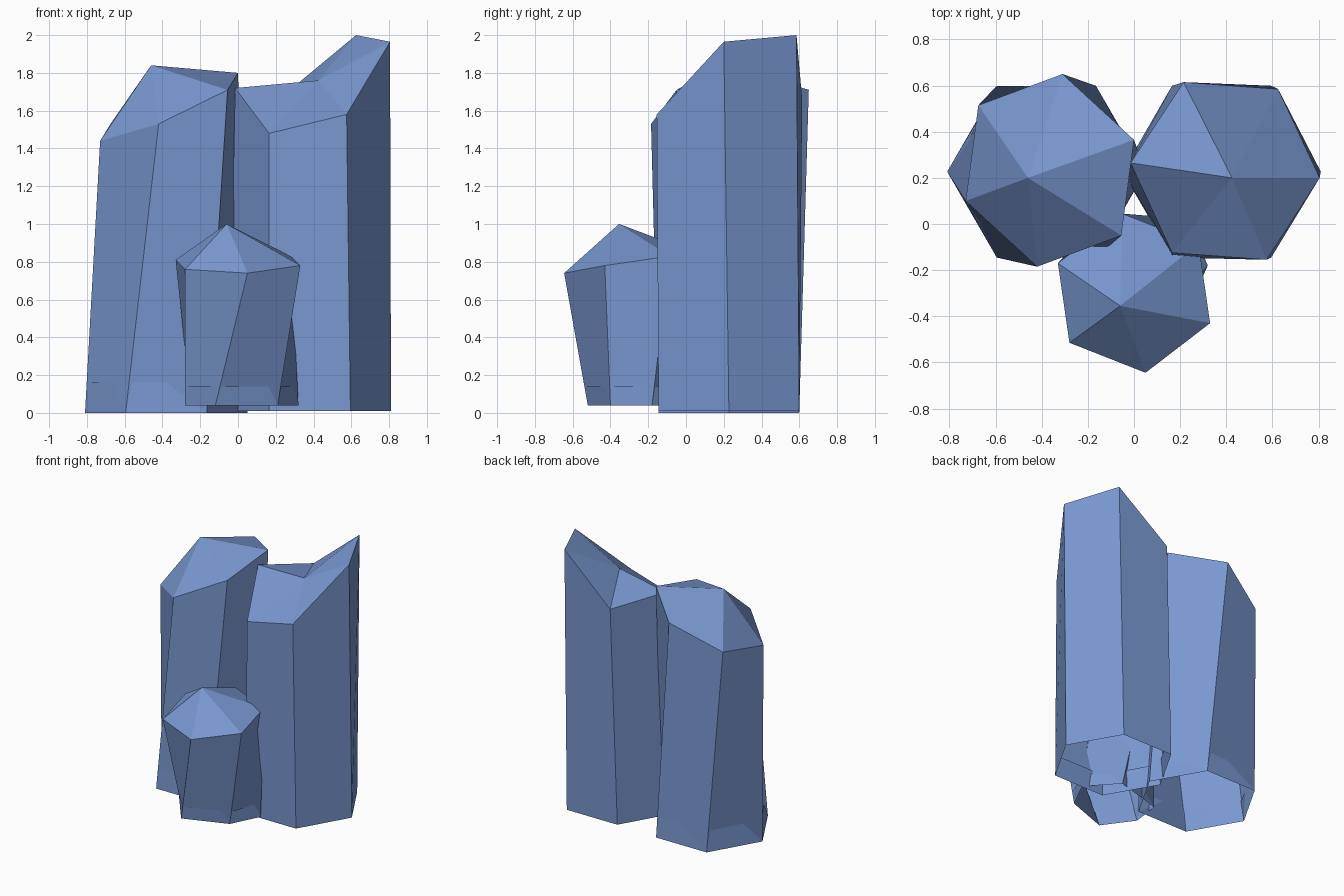
import bpy, bmesh, math
from mathutils import Vector

if "Cube" in bpy.data.objects:
    bpy.data.objects.remove(bpy.data.objects["Cube"])

blue = bpy.data.materials.new("crystal_blue")
blue.diffuse_color = (0.19, 0.31, 0.63, 1.0)
blue.use_nodes = True
blue.node_tree.nodes["Principled BSDF"].inputs["Base Color"].default_value = blue.diffuse_color


def hexagon(cx, cy, r):
    """Regular six-sided base outline, starting on the +x side."""
    return [(cx + r * math.cos(math.radians(60 * i)),
             cy + r * math.sin(math.radians(60 * i))) for i in range(6)]


def crystal(name, base, base_z, shoulder, apex, lip=0.16):
    """Six-sided shaft with a faceted tip, open below with a short inner lip."""
    bm = bmesh.new()
    low = [bm.verts.new((x, y, base_z)) for x, y in base]
    top = [bm.verts.new(p) for p in shoulder]
    tip = bm.verts.new(apex)

    # inner lip follows the shaft walls, just inside them
    inner = []
    for b, t in zip(low, top):
        p = b.co.lerp(t.co, lip / (t.co.z - base_z))
        axis = Vector((apex[0], apex[1], p.z))
        inner.append(bm.verts.new(p.lerp(axis, 0.02)))

    for i in range(6):
        j = (i + 1) % 6
        bm.faces.new((low[i], low[j], top[j], top[i]))
        bm.faces.new((top[i], top[j], tip))
        bm.faces.new((low[j], low[i], inner[i], inner[j]))

    mesh = bpy.data.meshes.new(name)
    bm.to_mesh(mesh)
    bm.free()
    mesh.materials.append(blue)
    obj = bpy.data.objects.new(name, mesh)
    bpy.context.collection.objects.link(obj)
    return obj


# Twisted tall crystal on the left
crystal("left_crystal", hexagon(-0.38, 0.227, 0.43), 0.0,
        [(0.0, 0.365, 1.80), (-0.31, 0.65, 1.71), (-0.675, 0.515, 1.53),
         (-0.73, 0.10, 1.44), (-0.42, -0.185, 1.53), (-0.055, -0.05, 1.71)],
        (-0.46, 0.20, 1.84))

# Tallest crystal on the right, with a slanted sunken tip
crystal("right_crystal", hexagon(0.38, 0.227, 0.43), 0.01,
        [(0.805, 0.20, 1.965), (0.625, 0.585, 2.0), (0.215, 0.615, 1.66),
         (-0.015, 0.265, 1.72), (0.165, -0.125, 1.48), (0.575, -0.155, 1.58)],
        (0.425, 0.20, 1.76))

# Short crystal in front
crystal("front_crystal",
        [(-0.28, -0.30), (-0.12, -0.52), (0.21, -0.40),
         (0.32, -0.18), (0.13, 0.03), (-0.25, -0.08)], 0.04,
        [(-0.28, -0.515, 0.76), (0.05, -0.645, 0.74), (0.33, -0.43, 0.78),
         (0.28, -0.085, 0.83), (-0.05, 0.045, 0.85), (-0.33, -0.17, 0.81)],
        (-0.06, -0.355, 1.0), lip=0.10)
